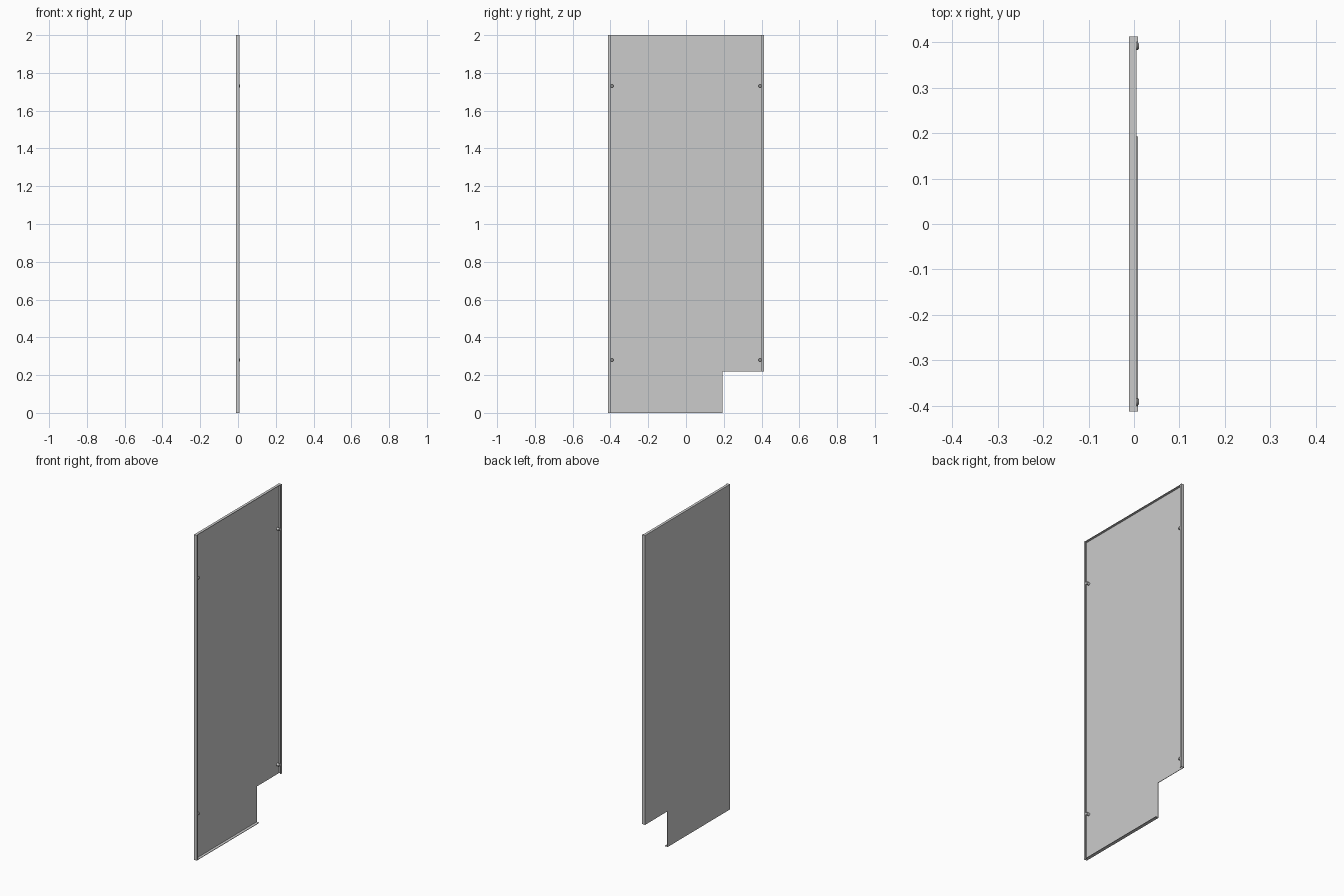
import bpy
import bmesh
from mathutils import Matrix, Vector

cube = bpy.data.objects.get("Cube")
if cube:
    bpy.data.objects.remove(cube, do_unlink=True)

GREY = 0.6
steel = bpy.data.materials.new("grey sheet metal")
steel.use_nodes = True
steel.diffuse_color = (GREY, GREY, GREY, 1)
steel.node_tree.nodes["Principled BSDF"].inputs["Base Color"].default_value = (GREY, GREY, GREY, 1)

# Main dimensions
BACK, FRONT = -0.0105, 0.009
T = 0.003
HALF = 0.413
LIP = 0.401
TOP = 2.0
NOTCH_Y, NOTCH_Z = 0.193, 0.22


def finish(name, bm):
    bmesh.ops.recalc_face_normals(bm, faces=bm.faces)
    mesh = bpy.data.meshes.new(name)
    bm.to_mesh(mesh)
    bm.free()
    mesh.materials.append(steel)
    obj = bpy.data.objects.new(name, mesh)
    bpy.context.collection.objects.link(obj)
    return obj


def extrude(name, points, offset):
    """Solid made by sweeping a flat outline along an offset."""
    bm = bmesh.new()
    face = bm.faces.new([bm.verts.new(p) for p in points])
    swept = bmesh.ops.extrude_face_region(bm, geom=[face])["geom"]
    moved = [v for v in swept if isinstance(v, bmesh.types.BMVert)]
    bmesh.ops.translate(bm, verts=moved, vec=Vector(offset))
    return finish(name, bm)


# Flat panel with a notched lower corner
inner = HALF - T
outline = [(-inner, 0), (NOTCH_Y, 0), (NOTCH_Y, NOTCH_Z), (inner, NOTCH_Z), (inner, TOP), (-inner, TOP)]
extrude("panel", [(BACK, y, z) for y, z in outline], (T, 0, 0))

# Side flanges with a narrow return lip
for side, name, bottom in ((-1, "front_flange", 0), (1, "back_flange", NOTCH_Z)):
    profile = [(BACK, HALF), (FRONT, HALF), (FRONT, LIP), (FRONT - T, LIP), (FRONT - T, inner), (BACK, inner)]
    extrude(name, [(x, side * y, bottom) for x, y in profile], (0, 0, TOP - bottom))

# Top and bottom flanges
for name, z, y_end, depth in (("top_flange", TOP - T, inner, FRONT - T), ("bottom_flange", 0, NOTCH_Y, FRONT)):
    y_start = -inner if depth < FRONT else -LIP
    corners = [(BACK + T, y_start), (depth, y_start), (depth, y_end), (BACK + T, y_end)]
    extrude(name, [(x, y, z) for x, y in corners], (0, 0, T))


def disc(name, x, length, r1, r2, y, z):
    """Round part with its axis along x."""
    bm = bmesh.new()
    place = Matrix.Translation((x + length / 2, y, z)) @ Matrix.Rotation(1.5708, 4, "Y")
    bmesh.ops.create_cone(bm, cap_ends=True, segments=20, radius1=r1, radius2=r2, depth=length, matrix=place)
    obj = finish(name, bm)
    bpy.ops.object.select_all(action="DESELECT")
    obj.select_set(True)
    bpy.context.view_layer.objects.active = obj
    bpy.ops.object.shade_smooth_by_angle()


# Corner studs, with a small rivet end on the outer face
for y, y_name in ((-0.392, "front"), (0.392, "back")):
    for z, z_name in ((0.28, "lower"), (1.73, "upper")):
        label = f"{z_name}_{y_name}"
        disc(f"{label}_stud", BACK + T, 0.0155, 0.0085, 0.0085, y, z)
        disc(f"{label}_stud_tip", 0.008, 0.0025, 0.0085, 0.006, y, z)
        disc(f"{label}_rivet", BACK - 0.0003, 0.001, 0.004, 0.004, y, z)
